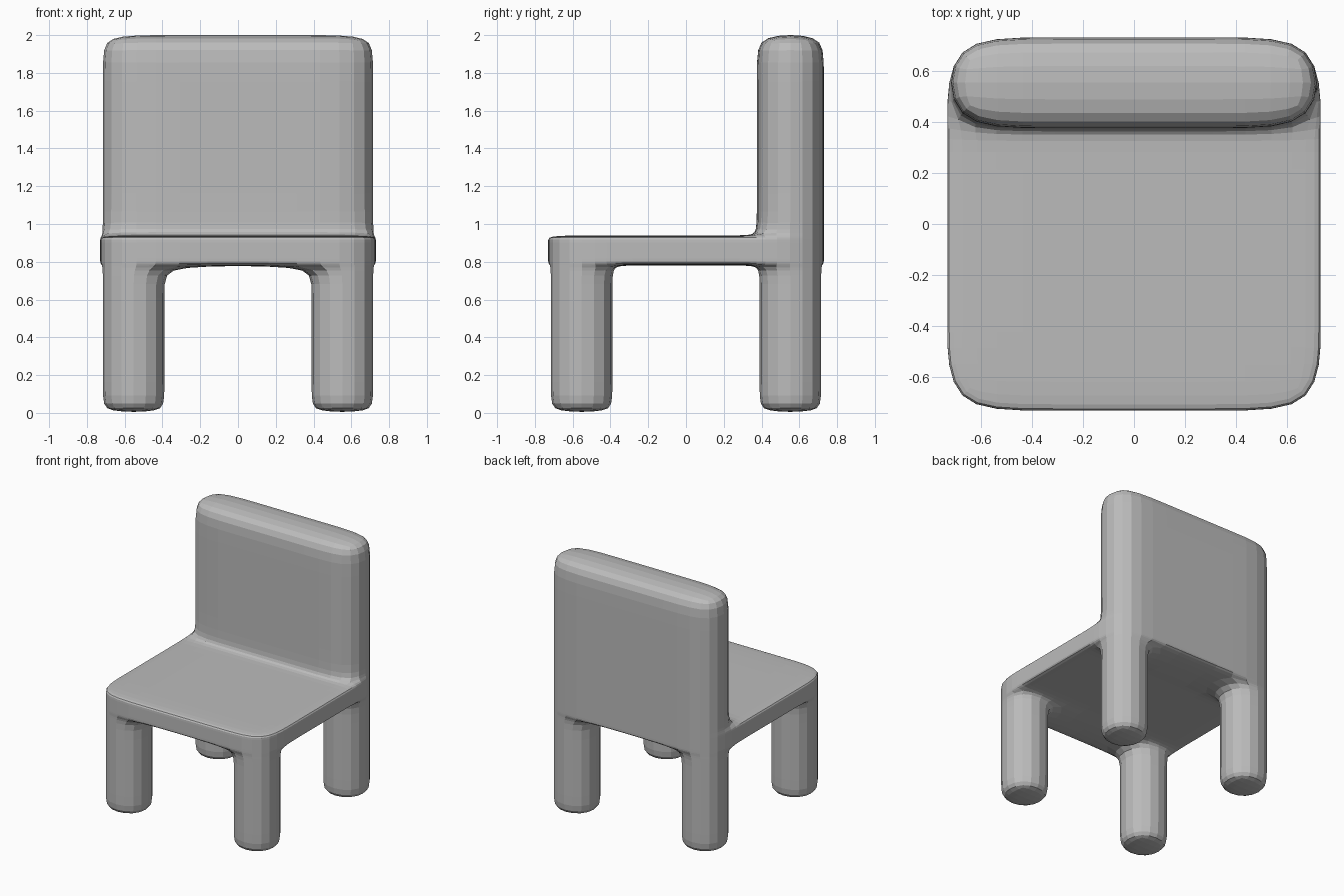
import bpy
import bmesh

if "Cube" in bpy.data.objects:
    bpy.data.objects.remove(bpy.data.objects["Cube"])

# Grid lines of the blocky cage that subdivision rounds off
XS = [-0.73, -0.375, 0.375, 0.73]
YS = [-0.73, -0.375, -0.30, 0.30, 0.375, 0.73]
ZS = [0.0, 0.07, 0.70, 0.78, 0.80, 0.92, 0.94, 1.04, 1.87, 2.006]


def solid(i, j, k):
    """True where a grid cell belongs to the chair."""
    if not (0 <= i < len(XS) - 1 and 0 <= j < len(YS) - 1 and 0 <= k < len(ZS) - 1):
        return False
    if k < 3:                       # four corner legs
        return i in (0, 2) and j in (0, 4)
    if k < 6:                       # seat slab
        return True
    return j == 4                   # backrest


bm = bmesh.new()
cache = {}


def vert(key):
    if key not in cache:
        cache[key] = bm.verts.new((XS[key[0]], YS[key[1]], ZS[key[2]]))
    return cache[key]


# Outer skin: one quad wherever a solid cell meets an empty one
for i in range(len(XS) - 1):
    for j in range(len(YS) - 1):
        for k in range(len(ZS) - 1):
            if not solid(i, j, k):
                continue
            for axis in range(3):
                for side in (0, 1):
                    cell = [i, j, k]
                    cell[axis] += 2 * side - 1
                    if solid(*cell):
                        continue
                    quad = []
                    for a, b in ((0, 0), (1, 0), (1, 1), (0, 1)):
                        corner = [i, j, k]
                        corner[axis] += side
                        corner[(axis + 1) % 3] += a
                        corner[(axis + 2) % 3] += b
                        quad.append(vert(tuple(corner)))
                    bm.faces.new(quad if side else quad[::-1])

bmesh.ops.recalc_face_normals(bm, faces=bm.faces)
mesh = bpy.data.meshes.new("chair")
bm.to_mesh(mesh)
bm.free()

chair = bpy.data.objects.new("chair", mesh)
bpy.context.collection.objects.link(chair)

# Soft rounded form with flat facets
subsurf = chair.modifiers.new("rounding", 'SUBSURF')
subsurf.levels = 2
subsurf.render_levels = 2

grey = bpy.data.materials.new("plain grey")
grey.diffuse_color = (0.5, 0.5, 0.5, 1.0)
grey.use_nodes = True
grey.node_tree.nodes["Principled BSDF"].inputs["Base Color"].default_value = grey.diffuse_color
mesh.materials.append(grey)
